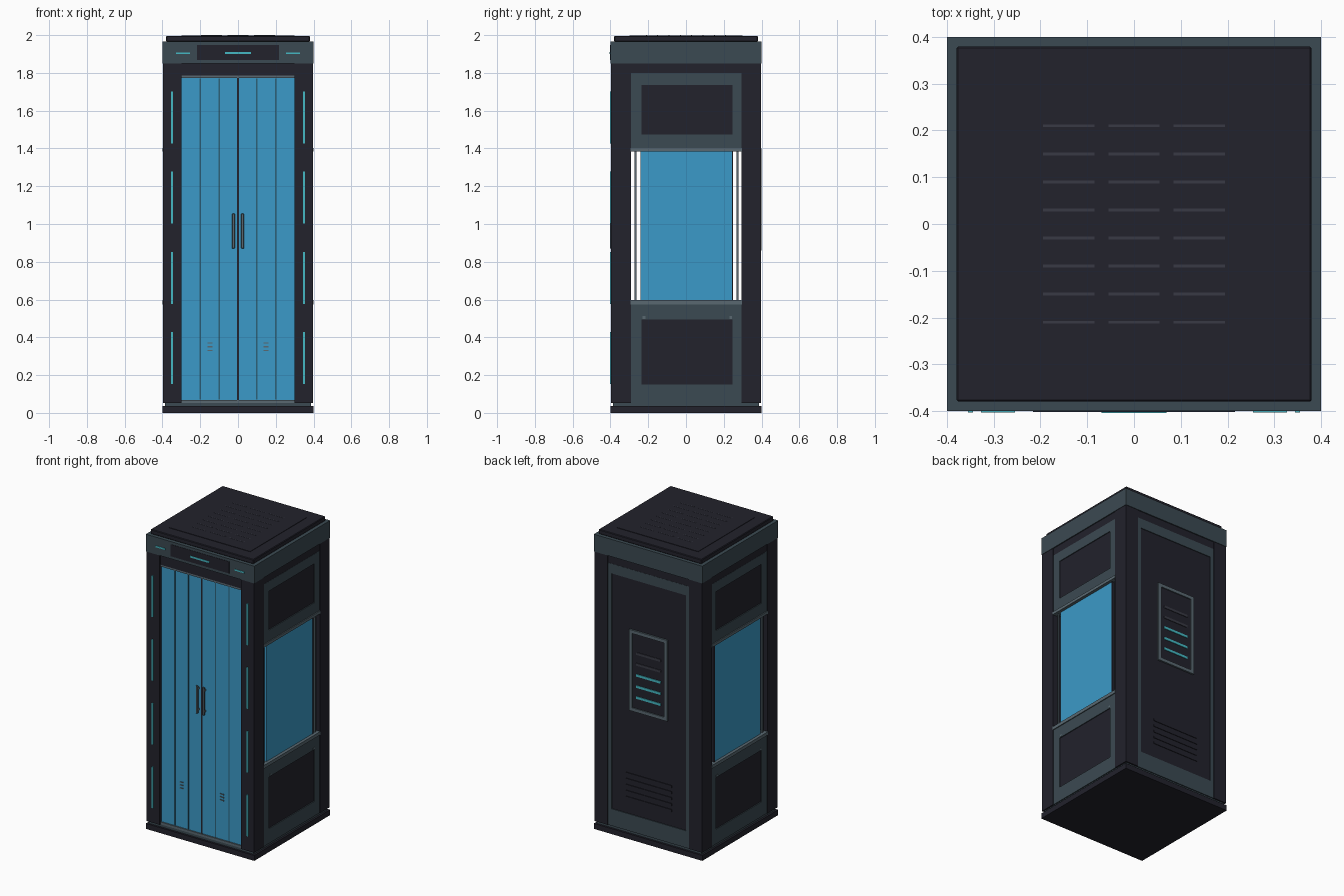
import bpy, bmesh


def material(name, r, g, b):
    m = bpy.data.materials.new(name)
    m.diffuse_color = (r, g, b, 1)
    return m


DARK = material("dark shell", 0.016, 0.016, 0.025)
SLATE = material("slate trim", 0.044, 0.068, 0.084)
BLUE = material("blue glass", 0.044, 0.323, 0.578)
SEAM = material("deep blue seam", 0.025, 0.12, 0.19)
CYAN = material("cyan light", 0.06, 0.485, 0.552)
METAL = material("grey metal", 0.10, 0.14, 0.165)
DIM = material("unlit bar", 0.04, 0.042, 0.058)


def part(name, mat, boxes, bevel=0):
    """One object made of boxes given as (x0, x1, y0, y1, z0, z1)."""
    bm = bmesh.new()
    for x0, x1, y0, y1, z0, z1 in boxes:
        vs = bmesh.ops.create_cube(bm, size=1)["verts"]
        for v in vs:
            v.co = (x0 if v.co.x < 0 else x1,
                    y0 if v.co.y < 0 else y1,
                    z0 if v.co.z < 0 else z1)
    bmesh.ops.recalc_face_normals(bm, faces=bm.faces)
    me = bpy.data.meshes.new(name)
    bm.to_mesh(me)
    bm.free()
    me.materials.append(mat)
    ob = bpy.data.objects.new(name, me)
    bpy.context.collection.objects.link(ob)
    if bevel:
        mod = ob.modifiers.new("edge", "BEVEL")
        mod.width, mod.segments = bevel, 1
    return ob


def mx(boxes):
    """Boxes plus their mirror images in x."""
    return boxes + [(-b[1], -b[0]) + tuple(b[2:]) for b in boxes]


def ring(a0, a1, z0, z1, b0, b1, c0, c1):
    """Four (a0, a1, z0, z1) strips between an outer and an inner rectangle."""
    return [(a0, a1, z0, c0), (a0, a1, c1, z1), (a0, b0, c0, c1), (b1, a1, c0, c1)]


# Base, header and roof
part("base_plinth", DARK, [(-.4, .4, -.4, .4, 0, .036)])
part("base_trim", SLATE, [(-.387, .387, -.387, .387, .036, .052)])
part("header", SLATE, [(-.4, .4, -.4, .4, 1.85, 1.965)])
part("roof_cap", DARK, [(-.38, .38, -.38, .38, 1.965, 1.996)], .004)
part("roof_panel", DARK, [(-.3, .3, -.3, .3, 1.99, 1.999)])
part("roof_slats", DIM, [(x - .055, x + .055, y - .003, y + .003, 1.995, 2.0)
                         for x in (-.14, 0, .14)
                         for y in [-.21 + .06 * i for i in range(8)]])

# Corner posts and lintels
part("corner_posts", DARK, mx([(.3, .397, -.397, -.292, .052, 1.85),
                               (.3, .397, .295, .397, .052, 1.85)]))
part("front_lintel", DARK, [(-.3, .3, -.39, -.34, 1.785, 1.85)])
part("side_lintels", DARK, mx([(.35, .393, -.292, .295, 1.8, 1.85)]))
part("back_lintel", DARK, [(-.3, .3, .35, .393, 1.8, 1.85)])

# Double door with seams, rails, handles and small vents
part("doors", BLUE, mx([(.002, .3, -.38, -.36, .062, 1.78)]))
part("door_seams", SEAM, mx([(x - .004, x + .004, -.382, -.375, .07, 1.77)
                             for x in (.1, .2)]))
part("door_gap", DARK, [(-.004, .004, -.382, -.355, .062, 1.78)])
part("door_rails", METAL, [(-.3, .3, -.388, -.35, 1.772, 1.786),
                           (-.3, .3, -.388, -.35, .052, .068)])
part("door_handles", METAL, mx([(.017, .031, -.402, -.392, .87, 1.055),
                                (.019, .029, -.393, -.378, .885, .90),
                                (.019, .029, -.393, -.378, 1.025, 1.04)]), .002)
part("door_vents", METAL, mx([(.135, .162, -.384, -.378, z - .003, z + .003)
                              for z in (.33, .35, .37)]))

# Front lights and header display
part("post_lights", CYAN, mx([(.344, .355, -.403, -.395, z, z + .275)
                              for z in (.152, .577, 1.002, 1.427)]))
part("header_display", DARK, [(-.216, .216, -.402, -.396, 1.868, 1.947)])
part("header_lights", CYAN, mx([(.255, .327, -.403, -.396, 1.899, 1.909)])
     + [(-.07, .07, -.404, -.398, 1.899, 1.911)])

# Side walls: framed panels above and below a window
side_frames = (ring(-.292, .295, 1.4, 1.8, -.235, .245, 1.475, 1.735)
               + ring(-.292, .295, .052, .595, -.235, .245, .15, .495))
part("side_frames", SLATE, mx([(.36, .394) + f for f in side_frames]))
part("side_panels", DARK, mx([(.36, .388, -.235, .245, 1.475, 1.735),
                              (.36, .388, -.235, .245, .15, .495)]))
part("side_ledges", METAL, mx([(.35, .4, -.295, .297, 1.383, 1.402),
                               (.35, .4, -.295, .297, .575, .597)]))
part("side_windows", BLUE, mx([(.365, .38, -.242, .245, .597, 1.383)]))
part("window_edges", DARK, mx([(.362, .383, .243, .25, .597, 1.383)]))
part("window_rods", METAL, mx([(.37, .38, y - .005, y + .005, .597, 1.383)
                               for y in (-.267, .273)]))
part("side_rivets", METAL, mx([(.38, .396, y - .007, y + .007, z - .007, z + .007)
                               for y in (-.222, .237) for z in (.505,)]))

# Back wall: framed panel with status display and low vents
back_frame = ring(-.3, .3, .052, 1.8, -.275, .275, .165, 1.735)
part("back_frame", SLATE, [(a, b, .36, .394, c, d) for a, b, c, d in back_frame])
part("back_panel", DARK, [(-.275, .275, .36, .389, .165, 1.735)])
screen = ring(-.14, .14, .86, 1.4, -.118, .118, .882, 1.378)
part("screen_frame", METAL, [(a, b, .385, .4, c, d) for a, b, c, d in screen])
part("screen", DARK, [(-.118, .118, .385, .393, .882, 1.378)])
part("screen_lit_bars", CYAN, [(-.09, .09, .39, .397, z - .008, z + .008)
                               for z in (.957, 1.03, 1.105)])
part("screen_dim_bars", DIM, [(-.09, .09, .39, .397, z - .008, z + .008)
                              for z in (1.178, 1.25)])
part("back_vents", DARK, [(-.17, .17, .385, .393, z - .007, z + .007)
                          for z in (.27, .31, .35, .39, .43)])
